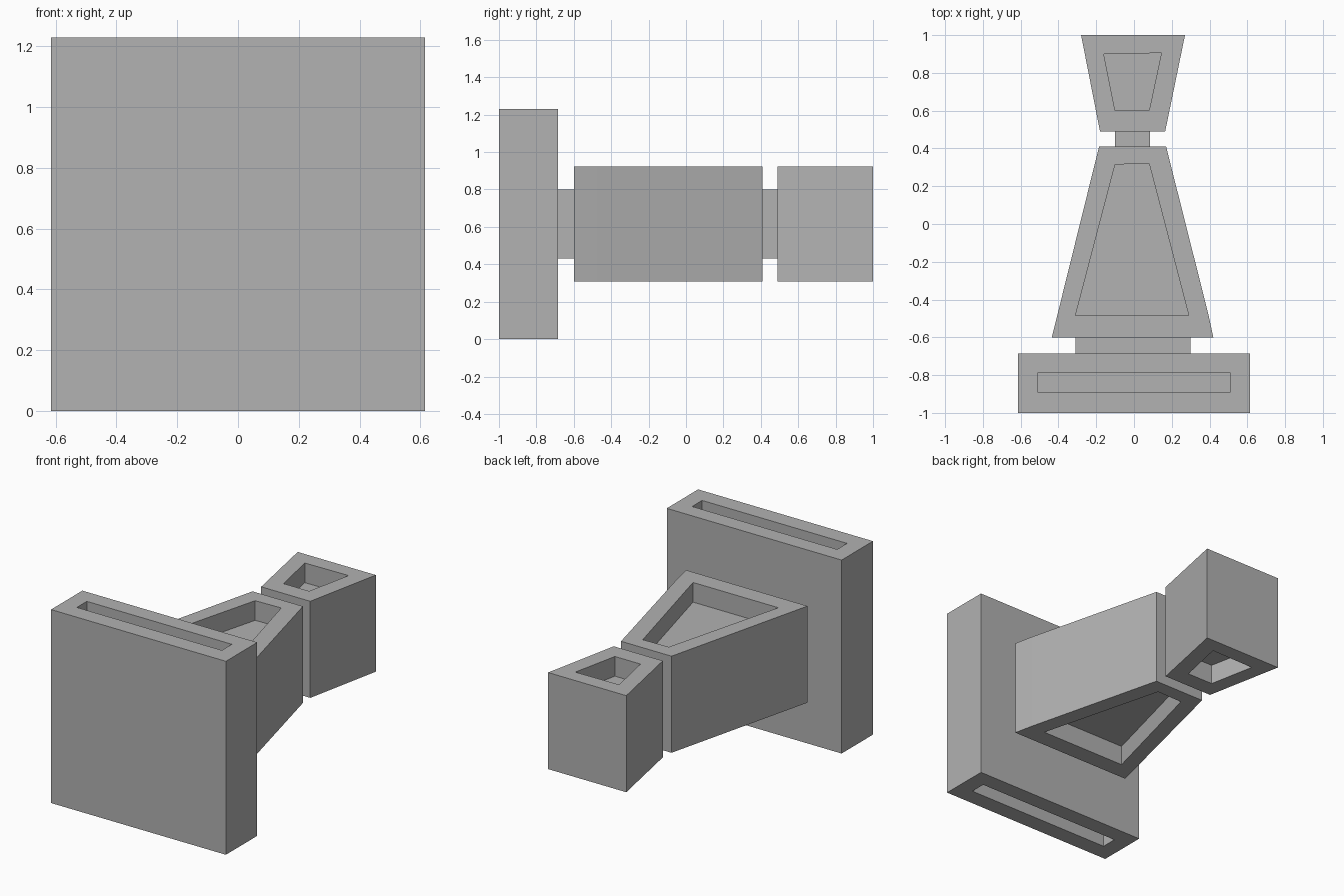
import bpy
import bmesh

cube = bpy.data.objects.get("Cube")
if cube:
    bpy.data.objects.remove(cube, do_unlink=True)

GREY = (0.445, 0.445, 0.445, 1)
grey = bpy.data.materials.new("plain grey")
grey.use_nodes = True
grey.diffuse_color = GREY
grey.node_tree.nodes["Principled BSDF"].inputs["Base Color"].default_value = GREY

MID = 0.615      # height of the symmetry plane
POCKET = 0.125   # depth of the recesses


def block(name, outline, half, pocket=None):
    """Upright prism about MID, with an optional recess in its top and bottom."""
    bm = bmesh.new()
    n = len(outline)

    def ring(points, z):
        return [bm.verts.new((x, y, z)) for x, y in points]

    def bridge(a, b):
        for i in range(n):
            j = (i + 1) % n
            bm.faces.new((a[i], a[j], b[j], b[i]))

    rims = []
    for side in (-1, 1):
        rim = ring(outline, MID + side * half)
        rims.append(rim)
        cap = rim
        if pocket:
            lip = ring(pocket, MID + side * half)
            cap = ring(pocket, MID + side * (half - POCKET))
            bridge(rim, lip)
            bridge(lip, cap)
        bm.faces.new(cap)
    bridge(*rims)
    bmesh.ops.recalc_face_normals(bm, faces=bm.faces)
    mesh = bpy.data.meshes.new(name)
    bm.to_mesh(mesh)
    bm.free()
    mesh.materials.append(grey)
    obj = bpy.data.objects.new(name, mesh)
    bpy.context.collection.objects.link(obj)


def rect(x0, x1, y0, y1):
    return [(x0, y0), (x1, y0), (x1, y1), (x0, y1)]


# Square front plate with a slot in its top and bottom edges
block("front_plate", rect(-0.615, 0.615, -1, -0.685), MID,
      rect(-0.51, 0.51, -0.89, -0.79))

# Narrow necks joining the three bodies
block("front_neck", rect(-0.31, 0.30, -0.685, -0.6), 0.185)
block("rear_neck", rect(-0.10, 0.085, 0.41, 0.49), 0.185)

# Long tapered body, with a faint crease on its +x side
block("tapered_body",
      [(-0.435, -0.6), (0.42, -0.6), (0.393, -0.475), (0.17, 0.41), (-0.185, 0.41)],
      0.307,
      [(-0.31, -0.485), (0.29, -0.485), (0.264, -0.385), (0.08, 0.32), (-0.10, 0.315)])

# Flared rear block
block("rear_block",
      [(-0.18, 0.49), (0.165, 0.49), (0.27, 1), (-0.28, 1)], 0.307,
      [(-0.10, 0.6), (0.08, 0.6), (0.145, 0.905), (-0.16, 0.90)])
